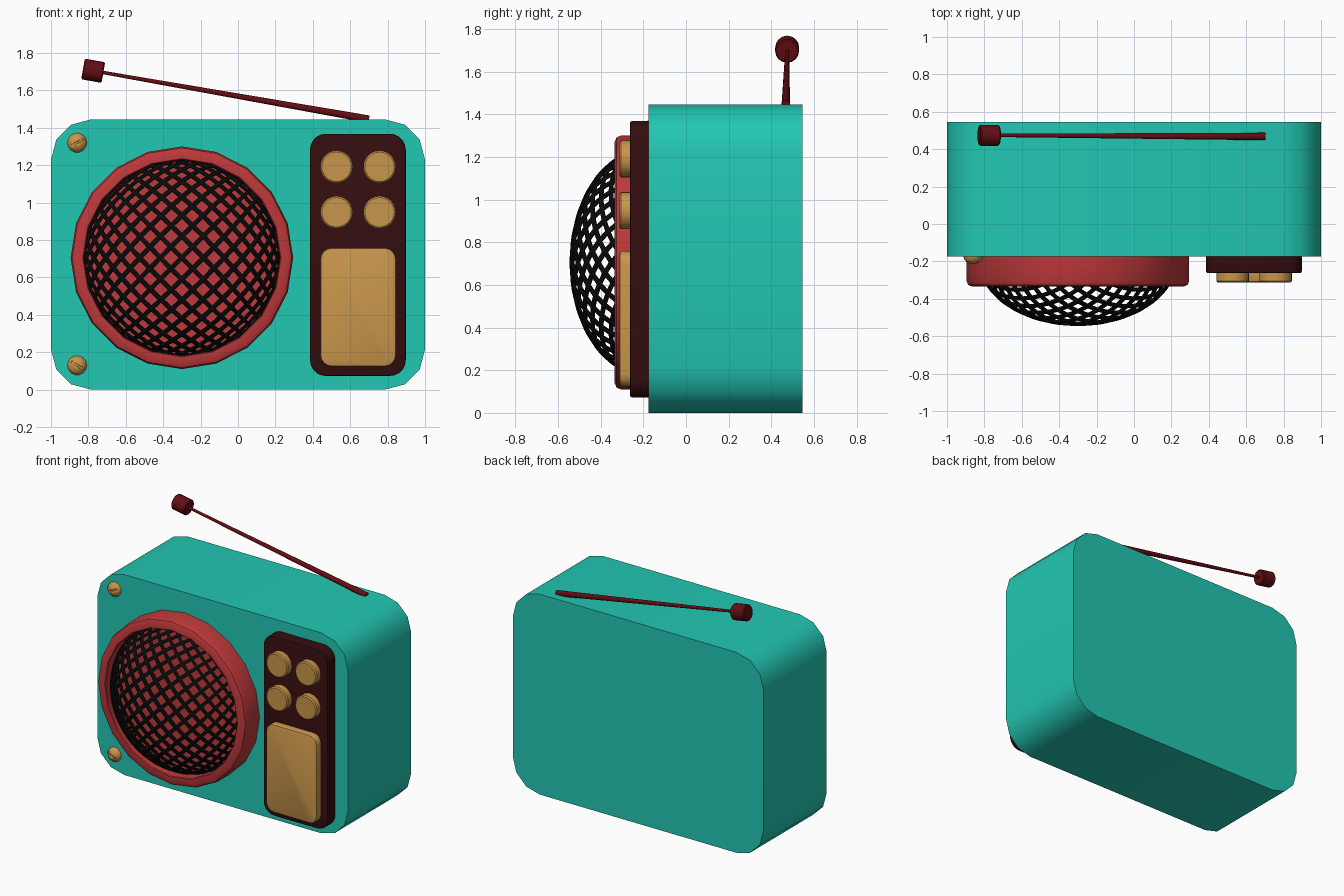
import bpy, bmesh, math
from mathutils import Vector, Matrix

if "Cube" in bpy.data.objects:
    bpy.data.objects.remove(bpy.data.objects["Cube"])


def material(name, rgb):
    m = bpy.data.materials.new(name)
    m.diffuse_color = (*rgb, 1)
    m.use_nodes = True
    m.node_tree.nodes["Principled BSDF"].inputs["Base Color"].default_value = m.diffuse_color
    return m


TEAL = material("teal", (0.016, 0.57, 0.45))
RED = material("red", (0.52, 0.04, 0.043))
BROWN = material("dark brown", (0.034, 0.004, 0.0045))
MAROON = material("maroon", (0.13, 0.004, 0.006))
GOLD = material("gold", (0.58, 0.305, 0.07))
BLACK = material("black", (0.003, 0.003, 0.003))
FRONT = Vector((0, -1, 0))


def finish(name, bm, mat, matrix=None, angle=35):
    """Turn a bmesh into a smooth shaded object with one colour."""
    if matrix:
        bm.transform(matrix)
    bmesh.ops.recalc_face_normals(bm, faces=bm.faces)
    me = bpy.data.meshes.new(name)
    bm.to_mesh(me)
    bm.free()
    me.materials.append(mat)
    ob = bpy.data.objects.new(name, me)
    bpy.context.collection.objects.link(ob)
    bpy.ops.object.select_all(action='DESELECT')
    ob.select_set(True)
    bpy.context.view_layer.objects.active = ob
    bpy.ops.object.shade_smooth_by_angle(angle=math.radians(angle))
    return ob


def rounded_box(name, mat, x0, x1, z0, z1, y_front, y_back, radius, steps, bevel=0):
    """Rounded rectangle in x and z, extruded in y, with a bevelled front rim."""
    bm = bmesh.new()
    verts = []
    corners = [(x1 - radius, z1 - radius), (x0 + radius, z1 - radius),
               (x0 + radius, z0 + radius), (x1 - radius, z0 + radius)]
    for q, (cx, cz) in enumerate(corners):
        for i in range(steps + 1):
            a = math.pi / 2 * (q + i / steps)
            verts.append(bm.verts.new((cx + radius * math.cos(a), y_back,
                                       cz + radius * math.sin(a))))
    face = bm.faces.new(verts)
    ext = bmesh.ops.extrude_face_region(bm, geom=[face], use_keep_orig=True)
    new = [v for v in ext["geom"] if isinstance(v, bmesh.types.BMVert)]
    bmesh.ops.translate(bm, verts=new, vec=(0, y_front - y_back, 0))
    if bevel:
        rim = [e for e in bm.edges if all(v in new for v in e.verts)]
        bmesh.ops.recalc_face_normals(bm, faces=bm.faces)
        bmesh.ops.bevel(bm, geom=rim, offset=bevel, segments=2, profile=0.5, affect='EDGES')
    return finish(name, bm, mat)


def lathe(name, mat, profile, sides, location, direction):
    """Revolve (radius, distance) points about an axis; radius 0 closes an end."""
    bm = bmesh.new()
    rings = []
    for r, d in profile:
        n = sides if r else 1
        rings.append([bm.verts.new((r * math.cos(2 * math.pi * i / sides),
                                    r * math.sin(2 * math.pi * i / sides), d))
                      for i in range(n)])
    for a, b in zip(rings, rings[1:]):
        for i in range(sides):
            j = (i + 1) % sides
            quad = [a[i % len(a)], a[j % len(a)], b[j % len(b)], b[i % len(b)]]
            bm.faces.new(list(dict.fromkeys(quad)))
    rot = direction.to_track_quat('Z', 'Y').to_matrix().to_4x4()
    return finish(name, bm, mat, Matrix.Translation(location) @ rot)


# Case
rounded_box("case", TEAL, -1, 1, 0, 1.445, -0.175, 0.545, 0.215, 3)

# Speaker rim with a recessed floor
SX, SZ = -0.3, 0.705
lathe("speaker_rim", RED,
      [(0, 0), (0.595, 0), (0.595, 0.135), (0.587, 0.155), (0.565, 0.165),
       (0.53, 0.165), (0.525, 0.16), (0.525, 0.04), (0, 0.04)],
      20, (SX, -0.17, SZ), FRONT)

# Speaker grille: diagonal lattice wrapped on a flattened dome
bm = bmesh.new()
N, HALF = 20, math.pi / 2
bmesh.ops.create_grid(bm, x_segments=N, y_segments=N, size=HALF)
bmesh.ops.rotate(bm, verts=bm.verts, cent=(0, 0, 0), matrix=Matrix.Rotation(math.pi / 4, 3, 'Z'))
outside = [f for f in bm.faces if f.calc_center_median().length > HALF]
bmesh.ops.delete(bm, geom=outside, context='FACES')
cells = list(bm.faces)
bmesh.ops.inset_individual(bm, faces=cells, thickness=HALF / N * 0.43)
bmesh.ops.delete(bm, geom=cells, context='FACES_ONLY')
for v in bm.verts:
    t = min(v.co.xy.length, HALF)
    d = v.co.xy.normalized()
    r = 0.525 * math.sin(t)
    v.co = (SX + d.x * r, -0.195 - 0.345 * math.cos(t), SZ + d.y * r)
grille = finish("speaker_grille", bm, BLACK)
solid = grille.modifiers.new("thickness", 'SOLIDIFY')
solid.thickness = 0.012
solid.offset = 0

# Control panel and lower plate
rounded_box("control_panel", BROWN, 0.385, 0.897, 0.073, 1.368, -0.262, -0.17, 0.085, 5, 0.008)
rounded_box("tuning_plate", GOLD, 0.44, 0.845, 0.123, 0.758, -0.312, -0.255, 0.06, 4, 0.012)

# Four round buttons
for row, z in (("upper", 1.191), ("lower", 0.948)):
    for side, x in (("left", 0.527), ("right", 0.757)):
        lathe(f"button_{row}_{side}", GOLD,
              [(0, 0), (0.087, 0), (0.087, 0.05), (0.079, 0.057), (0, 0.057)],
              24, (x, -0.255, z), FRONT)

# Slotted screws on the left corners
for name, z, turn in (("screw_top", 1.32, -0.5), ("screw_bottom", 0.13, 0.6)):
    dome = [(0.053 * math.cos(a), 0.042 * math.sin(a)) for a in (0, 0.4, 0.8, 1.2)]
    screw = lathe(name, GOLD, [(0, 0)] + dome + [(0, 0.042)], 14, (-0.86, -0.172, z), FRONT)
    cut = bmesh.new()
    bmesh.ops.create_cube(cut, size=1)
    slot = finish(name + "_slot_cutter", cut, GOLD,
                  Matrix.Translation((-0.86, -0.217, z)) @ Matrix.Rotation(turn, 4, 'Y')
                  @ Matrix.Diagonal((0.14, 0.03, 0.01, 1)))
    slot.hide_render = True
    slot.display_type = 'WIRE'
    mod = screw.modifiers.new("slot", 'BOOLEAN')
    mod.operation = 'DIFFERENCE'
    mod.solver = 'EXACT'
    mod.object = slot

# Antenna: tapered rod and end knob
base, tip = Vector((0.7, 0.468, 1.446)), Vector((-0.73, 0.474, 1.697))
axis = (tip - base).normalized()
length = (tip - base).length
lathe("antenna_rod", MAROON, [(0, 0), (0.02, 0), (0.009, length), (0, length)], 12, base, axis)
lathe("antenna_knob", MAROON,
      [(0, -0.01), (0.05, -0.01), (0.056, -0.004), (0.056, 0.094), (0.05, 0.1), (0, 0.1)],
      16, tip, axis)
